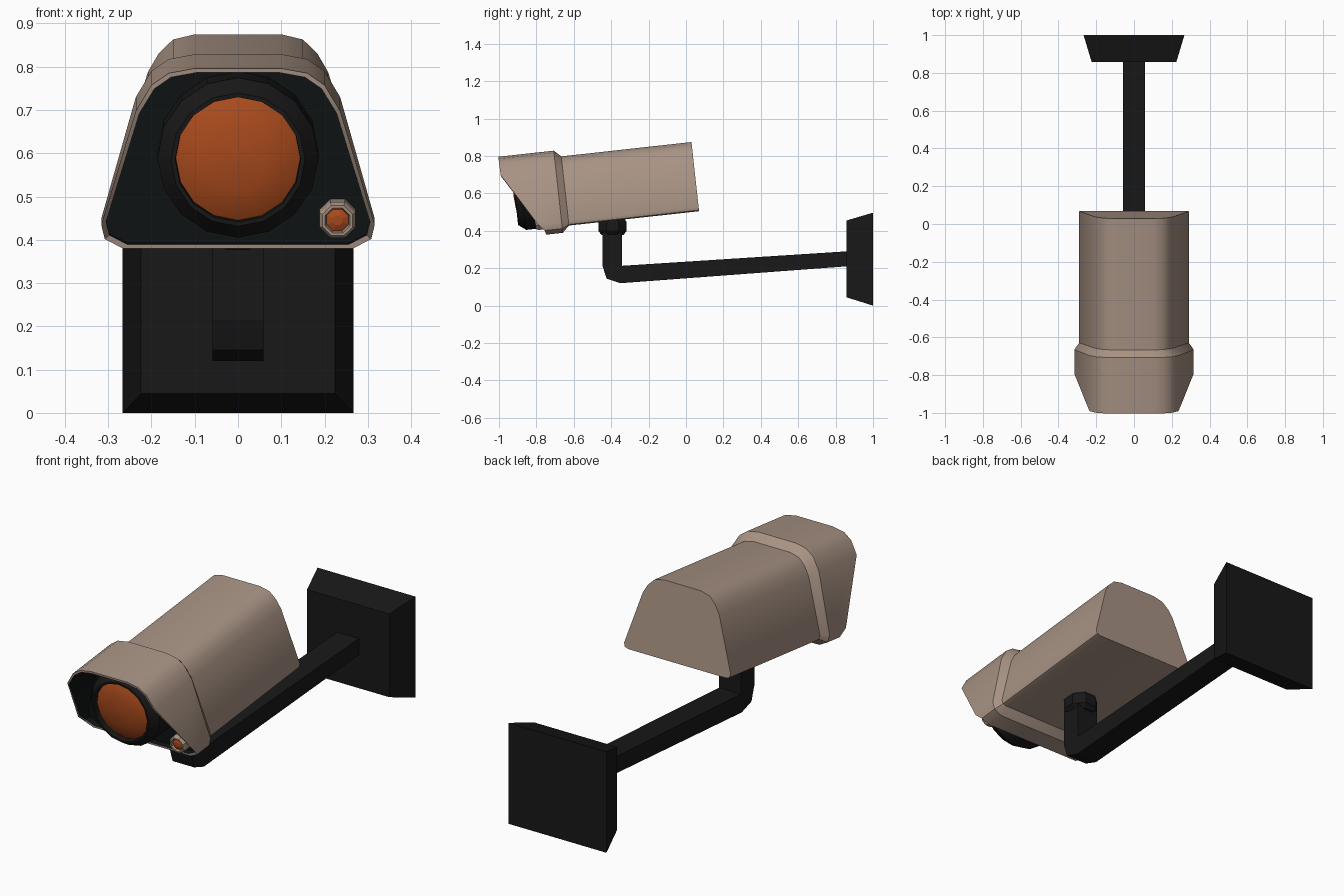
import bpy, bmesh, math

if "Cube" in bpy.data.objects:
    bpy.data.objects.remove(bpy.data.objects["Cube"])

TILT = math.radians(6.3)
S, C = math.sin(TILT), math.cos(TILT)


def material(name, rgb):
    m = bpy.data.materials.new(name)
    m.diffuse_color = (*rgb, 1)
    m.use_nodes = True
    m.node_tree.nodes["Principled BSDF"].inputs["Base Color"].default_value = m.diffuse_color
    return m


BEIGE = material("beige", (0.39, 0.29, 0.23))
BLACK = material("black", (0.009, 0.009, 0.009))
PANEL = material("panel_black", (0.005, 0.007, 0.007))
ORANGE = material("orange", (0.40, 0.07, 0.012))


def tilted(x, u, v):
    """Camera frame: u runs back along the body, v up from its underside."""
    return (x, 0.07 + u * C - v * S, 0.505 + u * S + v * C)


def loft(name, rings, mats, band_mats=None, smooth=None):
    """Closed skin through rings; the last material also covers the end cap."""
    bm = bmesh.new()
    vs = [[bm.verts.new(p) for p in r] for r in rings]
    n = len(vs[0])
    band_mats = band_mats or [0] * len(rings)
    for i in range(len(vs) - 1):
        for j in range(n):
            k = (j + 1) % n
            f = bm.faces.new((vs[i][j], vs[i][k], vs[i + 1][k], vs[i + 1][j]))
            f.material_index = band_mats[i]
    bm.faces.new(vs[0])
    bm.faces.new(vs[-1]).material_index = band_mats[-1]
    bmesh.ops.recalc_face_normals(bm, faces=bm.faces)
    me = bpy.data.meshes.new(name)
    bm.to_mesh(me)
    bm.free()
    ob = bpy.data.objects.new(name, me)
    bpy.context.collection.objects.link(ob)
    for m in mats:
        me.materials.append(m)
    if smooth:
        bpy.ops.object.select_all(action='DESELECT')
        ob.select_set(True)
        bpy.context.view_layer.objects.active = ob
        bpy.ops.object.shade_smooth_by_angle(angle=math.radians(smooth))
    return ob


def section(half, us):
    """Mirror a half profile of (x, v); us is one depth or one per point."""
    if not isinstance(us, list):
        us = [us] * len(half)
    pts = [(x, u, v) for (x, v), u in zip(half, us)]
    pts += [(-x, u, v) for x, u, v in reversed(pts)]
    return [tilted(*p) for p in pts]


def turned(name, cx, cv, n, profile, mat, smooth=None, phase=0.0):
    """Round part about the camera axis from (radius, depth) pairs."""
    rings = []
    for r, u in profile:
        rings.append([tilted(cx + r * math.cos(phase + 2 * math.pi * i / n), u,
                             cv + r * math.sin(phase + 2 * math.pi * i / n))
                      for i in range(n)])
    return loft(name, rings, [mat], smooth=smooth)


# Camera body
body = [(0.10, 0.372), (0.15, 0.360), (0.183, 0.328), (0.208, 0.285),
        (0.290, 0.025), (0.285, 0.006), (0.265, 0.0)]
loft("camera_body", [section(body, 0), section(body, -0.71)], [BEIGE], smooth=35)

# Hood with collar, slanted mouth and dark interior
hood = [(0.10, 0.407), (0.16, 0.396), (0.20, 0.368), (0.236, 0.308),
        (0.316, 0.025), (0.308, -0.012), (0.265, -0.035)]
inner = [(x * 0.965, 0.187 + (v - 0.187) * 0.955) for x, v in hood]
mouth = [-1.035, -1.035, -1.035, -1.033, -0.865, -0.832, -0.827]
loft("hood",
     [section(body, -0.70), section(hood, -0.737), section(hood, mouth),
      section(inner, mouth), section(inner, -0.80)],
     [BEIGE, PANEL], [0, 0, 0, 1, 1], smooth=35)

# Main lens
turned("lens_housing", 0, 0.188, 16,
       [(0.186, -0.79), (0.186, -0.93), (0.155, -0.97), (0.145, -0.97), (0.143, -0.93)],
       BLACK, 30)
turned("lens_glass", 0, 0.188, 16,
       [(0.145, -0.925), (0.145, -0.945), (0.115, -0.961), (0.07, -0.972), (0.004, -0.977)],
       ORANGE, 40)

# Small indicator lamp
turned("lamp_ring", 0.23, 0.036, 8,
       [(0.045, -0.79), (0.045, -0.865), (0.038, -0.878), (0.031, -0.878), (0.028, -0.86)],
       BEIGE, phase=math.pi / 8)
turned("lamp_glass", 0.23, 0.036, 8,
       [(0.029, -0.85), (0.027, -0.868), (0.012, -0.874)], ORANGE, phase=math.pi / 8)

# Swivel knob under the body
loft("swivel_knob",
     [[(r * math.cos((i + 0.5) * math.pi / 4), -0.393 + r * math.sin((i + 0.5) * math.pi / 4), z)
       for i in range(8)]
      for r, z in [(0.062, 0.378), (0.082, 0.398), (0.082, 0.445), (0.07, 0.465)]],
     [BLACK])

# Bent square arm
side = [(-0.447, 0.40), (-0.447, 0.215), (-0.425, 0.145), (-0.35, 0.12),
        (0.87, 0.211), (0.87, 0.291), (-0.342, 0.213), (-0.342, 0.40)]
loft("bent_arm", [[(x, y, z) for y, z in side] for x in (-0.059, 0.059)], [BLACK])

# Tapered wall plate
loft("wall_plate",
     [[(-w, y, lo), (w, y, lo), (w, y, hi), (-w, y, hi)]
      for w, y, lo, hi in [(0.224, 0.857, 0.045, 0.455), (0.267, 1.0, 0.0, 0.497)]],
     [BLACK])
